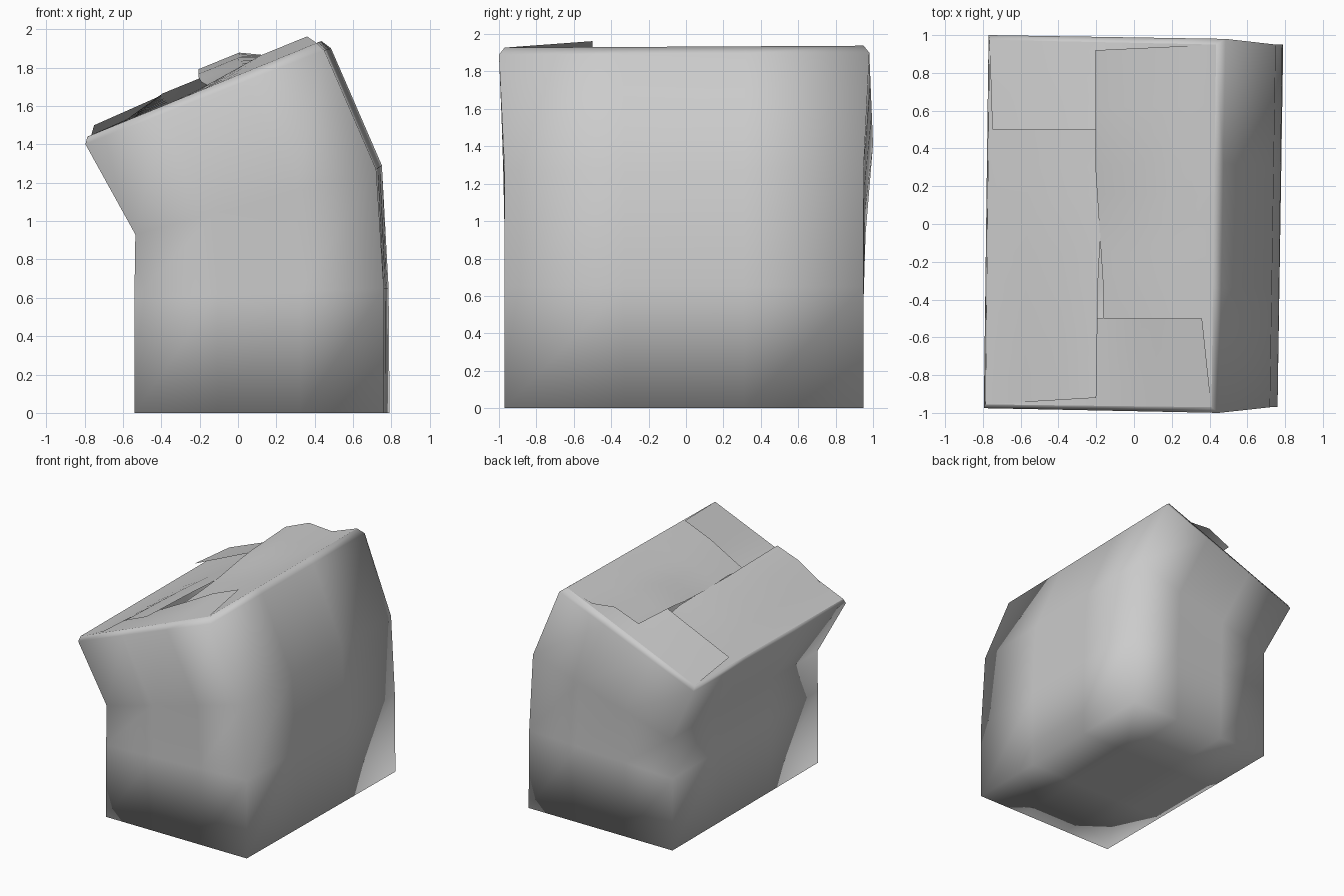
import bpy
import bmesh
from mathutils import Vector

if "Cube" in bpy.data.objects:
    bpy.data.objects.remove(bpy.data.objects["Cube"])

grey = bpy.data.materials.new("plain grey")
grey.use_nodes = True
COLOUR = (0.6, 0.6, 0.6, 1)
grey.diffuse_color = COLOUR
grey.node_tree.nodes["Principled BSDF"].inputs["Base Color"].default_value = COLOUR


def finish(bm, name):
    mesh = bpy.data.meshes.new(name)
    bm.to_mesh(mesh)
    bm.free()
    mesh.materials.append(grey)
    for poly in mesh.polygons:
        poly.use_smooth = True
    obj = bpy.data.objects.new(name, mesh)
    bpy.context.collection.objects.link(obj)


def sample(values, t):
    """Linear interpolation through evenly spaced values."""
    pos = t * (len(values) - 1)
    i = min(int(pos), len(values) - 2)
    return values[i] + (values[i + 1] - values[i]) * (pos - i)


def top_plane(x):
    return 1.44 + 0.408 * (x + 0.785)


# Box body: leaning stack of four-cornered rings, ending in a bevelled rim and lip
SEGMENTS = 3
rings = [
    [(-0.54, -0.97, 0), (0.76, -0.97, 0), (0.79, 0.95, 0), (-0.54, 0.95, 0)],
    [(-0.54, -0.97, 0.6), (0.76, -0.97, 0.65), (0.785, 0.95, 0.65), (-0.54, 0.95, 0.6)],
    [(-0.535, -0.97, 0.93), (0.72, -0.97, 1.27), (0.75, 0.95, 1.29), (-0.535, 0.96, 0.93)],
    [(-0.795, -0.975, 1.4), (0.45, -1, 1.89), (0.485, 0.98, 1.9), (-0.77, 1, 1.41)],
]
rim = [(-0.785, -0.955), (0.41, -0.97), (0.435, 0.95), (-0.765, 0.975)]
lip = [(-0.72, -0.9), (0.35, -0.91), (0.37, 0.89), (-0.7, 0.91)]
rings.append([(x, y, top_plane(x)) for x, y in rim])
rings.append([(x, y, top_plane(x) - 0.015) for x, y in lip])

bm = bmesh.new()
loops = []
for ring in rings:
    loop = []
    for i in range(4):
        a, b = Vector(ring[i]), Vector(ring[(i + 1) % 4])
        loop += [bm.verts.new(a.lerp(b, s / SEGMENTS)) for s in range(SEGMENTS)]
    loops.append(loop)
count = len(loops[0])
for low, high in zip(loops, loops[1:]):
    for i in range(count):
        j = (i + 1) % count
        bm.faces.new((low[i], low[j], high[j], high[i]))

# Bottom panel: grid between the front and back edges of the lowest ring
base = loops[0]
front = base[:SEGMENTS + 1]
right = base[SEGMENTS:2 * SEGMENTS + 1]
back = base[2 * SEGMENTS:3 * SEGMENTS + 1][::-1]
left = [base[0]] + base[3 * SEGMENTS:][::-1]
grid = [front]
for r in range(1, SEGMENTS):
    inner = [bm.verts.new(left[r].co.lerp(right[r].co, c / SEGMENTS)) for c in range(1, SEGMENTS)]
    grid.append([left[r]] + inner + [right[r]])
grid.append(back)
for near, far in zip(grid, grid[1:]):
    for c in range(SEGMENTS):
        bm.faces.new((near[c], far[c], far[c + 1], near[c + 1]))
bm.normal_update()
finish(bm, "box_body")


def flap(name, hinge, free, heights, profile, along=12):
    """Sheet from a hinge line to a free edge, lifted off the tilted top."""
    bm = bmesh.new()
    hinge = [Vector(p) for p in hinge]
    free = [Vector(p) for p in free]
    rows = []
    for u, weight in profile:
        row = []
        for k in range(along + 1):
            t = k / along
            x, y = sample(hinge, t).lerp(sample(free, t), u)
            row.append(bm.verts.new((x, y, top_plane(x) + weight * sample(heights, t))))
        rows.append(row)
    for r, s in zip(rows, rows[1:]):
        for k in range(along):
            bm.faces.new((r[k], r[k + 1], s[k + 1], s[k]))
    bm.normal_update()
    for face in bm.faces:
        if face.normal.z < 0:
            face.normal_flip()
    finish(bm, name)


# Four interleaved flaps, each tucked under the next
straight = [(0, 0), (0.33, 0.33), (0.67, 0.67), (1, 1)]
curled = [(0, 0), (0.35, 0.1), (0.67, 1), (1, 1)]
flap("front_flap", [rim[0], rim[1]], [(-0.6, -0.5), (0.36, -0.5)],
     [-0.02, -0.01, 0.02, 0.055, 0.055], straight)
flap("back_flap", [rim[3], rim[2]], [(-0.75, 0.5), (0.38, 0.5)],
     [0.045, 0.055, 0.066, 0.01, -0.02], straight)
flap("right_side_flap", [rim[0], rim[3]],
     [(-0.2, -0.92), (-0.19, -0.3), (-0.16, 0.3), (-0.2, 0.95)],
     [0.065, 0.05, 0.03, 0.0, -0.02], curled)
flap("left_side_flap", [rim[2], rim[1]],
     [(-0.205, 0.92), (-0.205, 0.31), (-0.165, -0.3), (-0.16, -0.92)],
     [0.115, 0.09, 0.035, 0.01, -0.02], curled)
